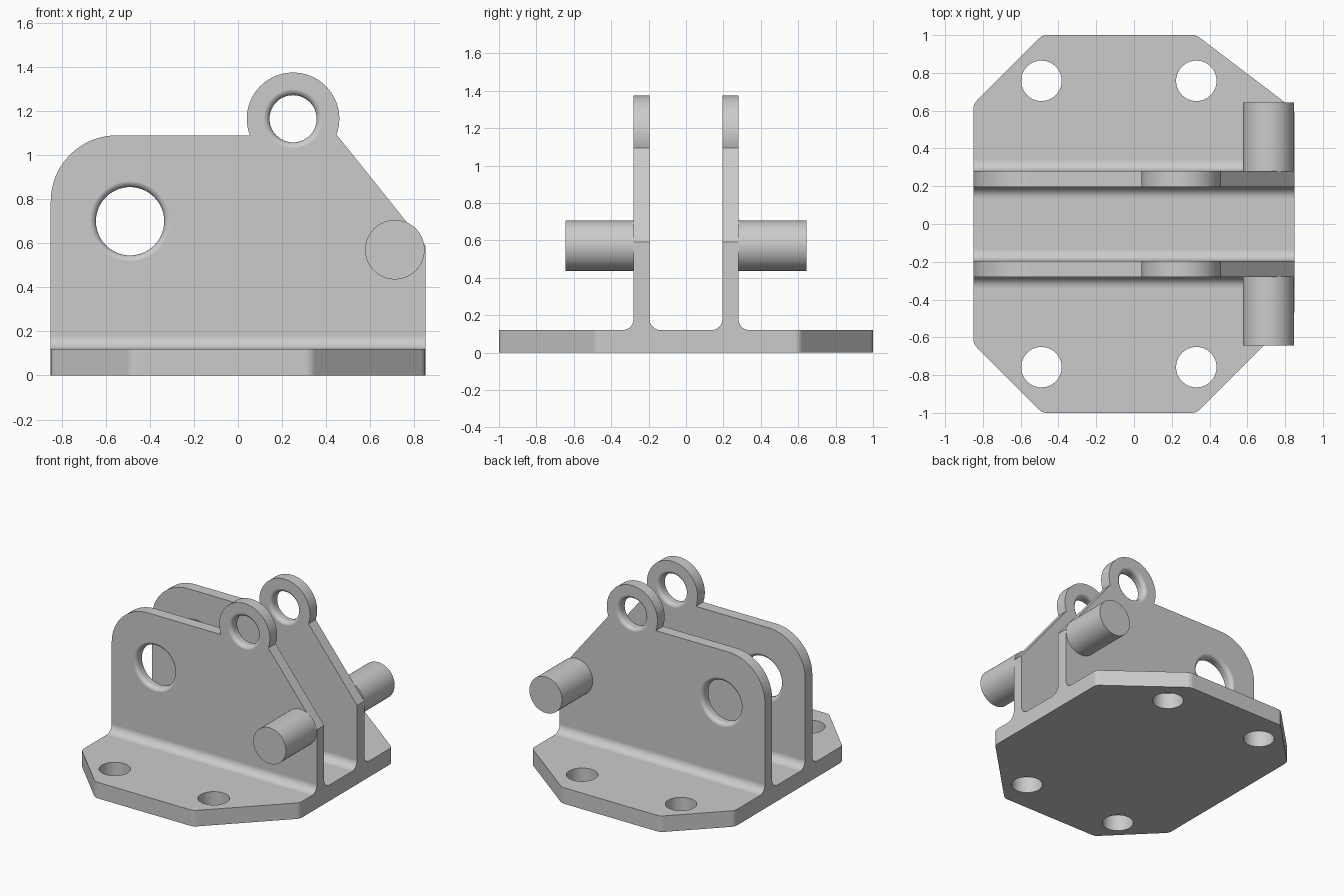
import bpy, bmesh
from math import sin, cos, radians, pi
from mathutils import Vector

if "Cube" in bpy.data.objects:
    bpy.data.objects.remove(bpy.data.objects["Cube"])

grey = bpy.data.materials.new("light_grey")
grey.use_nodes = True
grey.diffuse_color = (0.6, 0.6, 0.6, 1)
grey.node_tree.nodes["Principled BSDF"].inputs["Base Color"].default_value = (0.6, 0.6, 0.6, 1)

# Where a 2D outline point (a, b) goes when pushed to depth d along an axis
PLANES = {
    "x": lambda a, b, d: Vector((d, a, b)),
    "y": lambda a, b, d: Vector((a, d, b)),
    "z": lambda a, b, d: Vector((a, b, d)),
}


def make_object(name, bm):
    bmesh.ops.recalc_face_normals(bm, faces=bm.faces)
    mesh = bpy.data.meshes.new(name)
    bm.to_mesh(mesh)
    bm.free()
    mesh.materials.append(grey)
    obj = bpy.data.objects.new(name, mesh)
    bpy.context.collection.objects.link(obj)
    return obj


def loft(name, axis, rings):
    """Skin a list of (outline, depth) rings and cap both ends."""
    bm = bmesh.new()
    loops = [[bm.verts.new(PLANES[axis](a, b, d)) for a, b in pts] for pts, d in rings]
    for lower, upper in zip(loops, loops[1:]):
        for i in range(len(lower)):
            bm.faces.new((lower[i - 1], lower[i], upper[i], upper[i - 1]))
    bm.faces.new(loops[0])
    bm.faces.new(loops[-1])
    return make_object(name, bm)


def prism(name, axis, outline, start, end):
    return loft(name, axis, [(outline, start), (outline, end)])


def arc(cx, cy, r, start, end, steps):
    angles = [radians(start + (end - start) * i / steps) for i in range(steps + 1)]
    return [(cx + r * cos(t), cy + r * sin(t)) for t in angles]


def circle(cx, cy, r, steps=64):
    return arc(cx, cy, r, 0, 360, steps)[:-1]


def rounded(corners, trim, steps=4):
    """Soften each corner of a polygon with a short curve."""
    pts = []
    for i, c in enumerate(corners):
        c = Vector(c)
        a = c + (Vector(corners[i - 1]) - c).normalized() * trim
        b = c + (Vector(corners[(i + 1) % len(corners)]) - c).normalized() * trim
        for k in range(steps + 1):
            t = k / steps
            pts.append(tuple(a * (1 - t) ** 2 + c * 2 * t * (1 - t) + b * t * t))
    return pts


def combine(obj, tool, operation):
    mod = obj.modifiers.new("combine", "BOOLEAN")
    mod.operation = operation
    mod.solver = "EXACT"
    mod.object = tool
    bpy.context.view_layer.objects.active = obj
    bpy.ops.object.modifier_apply(modifier=mod.name)
    bpy.data.objects.remove(tool)


def finish(obj):
    bpy.ops.object.select_all(action="DESELECT")
    obj.select_set(True)
    bpy.context.view_layer.objects.active = obj
    bpy.ops.object.shade_smooth_by_angle(angle=radians(30))
    normals = obj.modifiers.new("flat_normals", "WEIGHTED_NORMAL")
    normals.keep_sharp = True


BASE_TOP = 0.12
HALF_X = 0.85
INNER, OUTER = 0.195, 0.28
FILLET = 0.06

# Base plate with four bolt holes
base_outline = rounded([(-HALF_X, -0.635), (-0.485, -1), (0.33, -1), (HALF_X, -0.48),
                        (HALF_X, 0.605), (0.33, 1), (-0.485, 1), (-HALF_X, 0.635)], 0.025)
base = prism("base_plate", "z", base_outline, 0, BASE_TOP)
for x in (-0.49, 0.33):
    for y in (-0.758, 0.758):
        combine(base, prism("hole_cutter", "z", circle(x, y, 0.107), -0.1, 0.3), "DIFFERENCE")
finish(base)

# Side outline of the upright lugs: rounded shoulder, eye and sloping edge
lug_outline = ([(HALF_X, 0.05), (-HALF_X, 0.05)]
               + arc(-0.55, 0.79, 0.3, 180, 90, 20)
               + arc(0.25, 1.165, 0.21, 201, -20, 48)
               + [(HALF_X, 0.59)])


def flared_hole(x, z, radius, side):
    """Cutter for a hole whose rims are rounded on both faces."""
    mid, half, rim = (INNER + OUTER) / 2, (OUTER - INNER) / 2, 0.03
    steps = [(half - rim + rim * sin(a) + 0.0005, radius + rim - rim * cos(a))
             for a in (i * pi / 16 for i in range(9))]
    steps.append((half + 0.05, radius + rim))
    sections = [(-d, r) for d, r in reversed(steps)] + steps
    return loft("hole_cutter", "y", [(circle(x, z, r), side * (mid + d)) for d, r in sections])


for side, label in ((-1, "front"), (1, "back")):
    # Upright lug with curved feet blending into the base
    foot = BASE_TOP + FILLET
    section = (arc(INNER - FILLET, foot, FILLET, -90, 0, 10)
               + [(INNER, 1.6), (OUTER, 1.6)]
               + arc(OUTER + FILLET, foot, FILLET, 180, 270, 10))
    lug = prism(label + "_lug", "x", [(side * y, z) for y, z in section], -1, 1)
    combine(lug, prism("outline_cutter", "y", lug_outline, -0.6, 0.6), "INTERSECT")
    combine(lug, flared_hole(-0.49, 0.70, 0.155, side), "DIFFERENCE")
    combine(lug, flared_hole(0.25, 1.165, 0.107, side), "DIFFERENCE")
    finish(lug)

    # Pin standing out from the lug
    pin = prism(label + "_pin", "y", circle(0.712, 0.571, 0.135), side * (OUTER - 0.002), side * 0.643)
    finish(pin)
